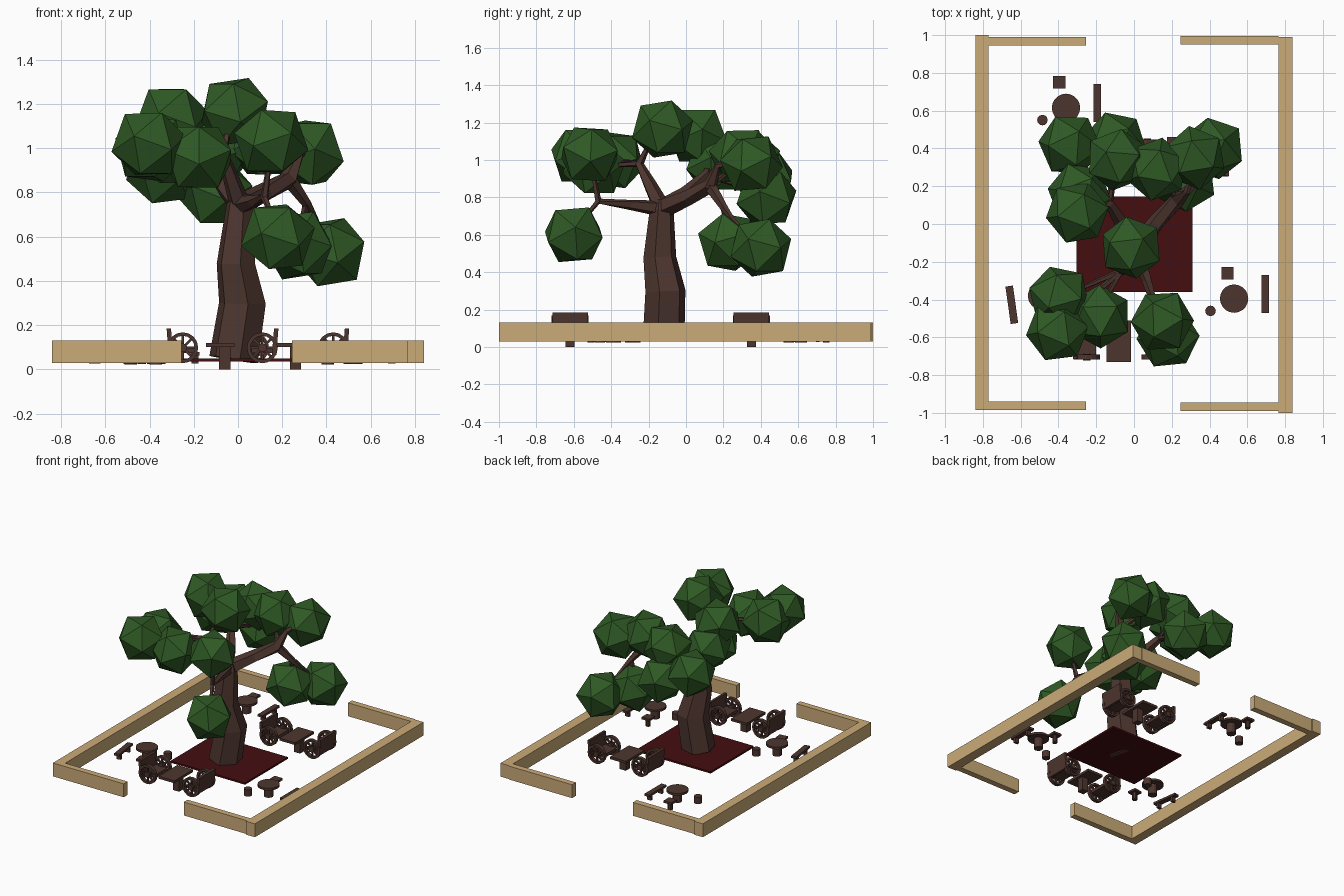
import bpy, bmesh, math, random
from mathutils import Vector, Matrix

random.seed(4)
if "Cube" in bpy.data.objects:
    bpy.data.objects.remove(bpy.data.objects["Cube"])


def material(name, rgb):
    m = bpy.data.materials.new(name)
    m.use_nodes = True
    m.diffuse_color = (*rgb, 1)
    m.node_tree.nodes["Principled BSDF"].inputs["Base Color"].default_value = (*rgb, 1)
    return m


WOOD = material("dark wood", (0.075, 0.036, 0.028))
LEAF = material("leaf green", (0.028, 0.1, 0.018))
FENCE = material("pale timber", (0.60, 0.41, 0.19))
RED = material("deep red", (0.06, 0.004, 0.005))


def finish(name, bm, mat):
    bmesh.ops.recalc_face_normals(bm, faces=bm.faces)
    mesh = bpy.data.meshes.new(name)
    bm.to_mesh(mesh)
    bm.free()
    mesh.materials.append(mat)
    ob = bpy.data.objects.new(name, mesh)
    bpy.context.collection.objects.link(ob)
    return ob


def add_box(bm, centre, size, rot=Matrix()):
    m = Matrix.Translation(centre) @ rot @ Matrix.Diagonal((*size, 1))
    bmesh.ops.create_cube(bm, size=1, matrix=m)


def add_cylinder(bm, centre, radius, depth, sides=16, rot=Matrix()):
    bmesh.ops.create_cone(bm, cap_ends=True, segments=sides, radius1=radius, radius2=radius,
                          depth=depth, matrix=Matrix.Translation(centre) @ rot)


def box(name, x0, x1, y0, y1, z0, z1, mat):
    bm = bmesh.new()
    add_box(bm, ((x0 + x1) / 2, (y0 + y1) / 2, (z0 + z1) / 2), (x1 - x0, y1 - y0, z1 - z0))
    return finish(name, bm, mat)


def limb(name, points, radii, sides=5):
    """Tapered faceted tube along a path."""
    bm = bmesh.new()
    pts = [Vector(p) for p in points]
    rings = []
    for i, (p, r) in enumerate(zip(pts, radii)):
        d = pts[min(i + 1, len(pts) - 1)] - pts[max(i - 1, 0)]
        side = d.cross(Vector((0.3, 1, 0.1))).normalized()
        up = d.cross(side).normalized()
        rings.append([bm.verts.new(p + r * (side * math.cos(a) + up * math.sin(a)))
                      for a in (math.tau * k / sides for k in range(sides))])
    for a, b in zip(rings, rings[1:]):
        for k in range(sides):
            n = (k + 1) % sides
            bm.faces.new((a[k], a[n], b[n], b[k]))
    bm.faces.new(rings[0])
    bm.faces.new(rings[-1])
    return finish(name, bm, WOOD)


# Fence around the yard, open at front and back
F0, F1 = 0.03, 0.13
box("fence_right_front", -0.84, -0.77, -0.985, 0.01, F0, F1, FENCE)
box("fence_right_back", -0.84, -0.77, 0.01, 1.0, F0, F1, FENCE)
box("fence_left_front", 0.765, 0.84, -1.0, -0.005, F0, F1, FENCE)
box("fence_left_back", 0.765, 0.84, -0.005, 0.99, F0, F1, FENCE)
box("fence_front_right", -0.77, -0.255, -0.985, -0.94, F0, F1, FENCE)
box("fence_front_left", 0.245, 0.765, -0.99, -0.945, F0, F1, FENCE)
box("fence_back_right", -0.77, -0.255, 0.945, 0.99, F0, F1, FENCE)
box("fence_back_left", 0.245, 0.765, 0.95, 0.995, F0, F1, FENCE)

# Red ground mat under the tree
box("mat", -0.305, 0.31, -0.36, 0.145, 0.036, 0.05, RED)

# Tree trunk and boughs
FORK = (0.01, -0.13, 0.74)
KNEE = (0.23, 0.13, 0.86)
BACK = (-0.13, 0.11, 0.92)
HIGH = (-0.07, -0.25, 0.98)
REACH = (0.12, -0.47, 0.78)
limb("trunk", [(-0.02, -0.12, 0.045), (0.02, -0.11, 0.3), (-0.01, -0.14, 0.48), FORK,
               (0.01, -0.13, 0.79)], [0.115, 0.11, 0.09, 0.065, 0.045], 6)
limb("bough_left", [FORK, (0.12, 0.01, 0.80), KNEE, (0.28, 0.17, 0.97), (0.32, 0.3, 1.0)],
     [0.055, 0.045, 0.042, 0.018, 0.012])
limb("bough_low", [KNEE, (0.31, 0.2, 0.75), (0.35, 0.25, 0.68), (0.4, 0.36, 0.57)],
     [0.035, 0.022, 0.014, 0.008])
limb("bough_back", [FORK, (-0.06, 0.0, 0.82), BACK, (-0.25, 0.13, 0.98)],
     [0.05, 0.04, 0.028, 0.012])
limb("bough_high", [FORK, (-0.03, -0.19, 0.86), HIGH, (-0.04, -0.19, 1.1)],
     [0.05, 0.038, 0.025, 0.01])
limb("bough_front", [FORK, (0.07, -0.3, 0.76), REACH, (0.18, -0.6, 0.62)],
     [0.045, 0.028, 0.016, 0.008])
TWIGS = [(KNEE, (0.12, 0.28, 0.98)), ((0.31, 0.2, 0.75), (0.27, 0.23, 0.6)),
         (BACK, (-0.09, 0.32, 0.98)), (BACK, (-0.1, 0.42, 0.82)), (BACK, (-0.33, 0.4, 0.9)),
         (HIGH, (-0.18, -0.45, 0.97)), (HIGH, (-0.37, -0.38, 1.0)), (REACH, (0.15, -0.51, 1.0)),
         (HIGH, (-0.39, -0.53, 1.0))]
for start, end in TWIGS:
    limb("twig", [start, end], [0.018, 0.008])

# Foliage clumps
CLUMPS = [(-0.015, -0.125, 1.165), (-0.34, 0.42, 0.90), (-0.09, 0.34, 1.0), (-0.1, 0.43, 0.80),
          (0.12, 0.29, 1.02), (0.32, 0.35, 0.98), (0.42, 0.40, 0.53), (0.27, 0.23, 0.56),
          (-0.29, 0.16, 0.98), (-0.30, 0.06, 1.13), (-0.395, -0.385, 1.0), (-0.405, -0.565, 1.02),
          (-0.18, -0.49, 0.96), (0.15, -0.515, 1.03), (0.18, -0.60, 0.60)]
for c in CLUMPS:
    bm = bmesh.new()
    tilt = Matrix.Rotation(math.radians(31.7 + random.uniform(-8, 8)), 4, 'Y')
    spin = Matrix.Rotation(random.uniform(0, math.tau), 4, 'Z')
    bmesh.ops.create_icosphere(bm, subdivisions=1, radius=0.172,
                               matrix=Matrix.Translation(c) @ spin @ tilt)
    finish("foliage", bm, LEAF)


def wheel(name, x, y, z, r=0.07):
    """Spoked wheel standing across y."""
    bm = bmesh.new()
    n, half = 16, 0.013
    profile = [(r, -half), (r, half), (r - 0.016, half), (r - 0.016, -half)]
    rings = [[bm.verts.new((x + q * math.cos(a), y + h, z + q * math.sin(a))) for q, h in profile]
             for a in (math.tau * k / n for k in range(n))]
    for k in range(n):
        a, b = rings[k], rings[(k + 1) % n]
        for j in range(4):
            i = (j + 1) % 4
            bm.faces.new((a[j], a[i], b[i], b[j]))
    add_cylinder(bm, (x, y, z), 0.02, 0.036, 10, Matrix.Rotation(math.pi / 2, 4, 'X'))
    for k in range(4):
        add_box(bm, (x, y, z), (2 * r - 0.02, 0.012, 0.011),
                Matrix.Rotation(math.pi * k / 4, 4, 'Y'))
    finish(name, bm, WOOD)


# Two lounge sets: wheel-sided chairs facing a pedestal table
for cx, cy in ((-0.07, -0.62), (0.25, 0.35)):
    for s in (-1, 1):
        x = cx + s * 0.18
        for side in (-1, 1):
            wheel("chair_wheel", x, cy + side * 0.085, 0.098)
        bm = bmesh.new()
        add_box(bm, (x, cy, 0.085), (0.10, 0.15, 0.022))
        add_box(bm, (x + s * 0.058, cy, 0.125), (0.02, 0.19, 0.12),
                Matrix.Rotation(s * 0.08, 4, 'Y'))
        finish("wheel_chair_seat", bm, WOOD)
    bm = bmesh.new()
    add_box(bm, (cx - 0.01, cy, 0.11), (0.13, 0.22, 0.018))
    add_box(bm, (cx + 0.01, cy, 0.052), (0.05, 0.05, 0.104))
    finish("lounge_table", bm, WOOD)

# Three dining sets: round table, square stool, round stool and bench
for cx, cy, turn in ((-0.36, 0.615, 0), (0.53, -0.395, 0), (-0.487, -0.38, 188)):
    place = Matrix.Translation((cx, cy, 0)) @ Matrix.Rotation(math.radians(turn), 4, 'Z')
    table, square, stool, bench = (bmesh.new() for _ in range(4))
    add_cylinder(table, (0, 0, 0.108), 0.075, 0.016, 20)
    add_cylinder(table, (0, 0, 0.064), 0.032, 0.078, 12)
    add_box(square, (-0.035, 0.135, 0.085), (0.065, 0.065, 0.016))
    add_cylinder(square, (-0.035, 0.135, 0.052), 0.018, 0.055, 10)
    add_cylinder(stool, (-0.125, -0.065, 0.048), 0.028, 0.05, 12)
    add_box(bench, (0.165, 0.025, 0.07), (0.04, 0.2, 0.016))
    for s in (-1, 1):
        add_box(bench, (0.165, 0.025 + s * 0.065, 0.045), (0.032, 0.02, 0.038))
    for name, bm in (("round_table", table), ("square_stool", square),
                     ("round_stool", stool), ("bench", bench)):
        bm.transform(place)
        finish(name, bm, WOOD)
